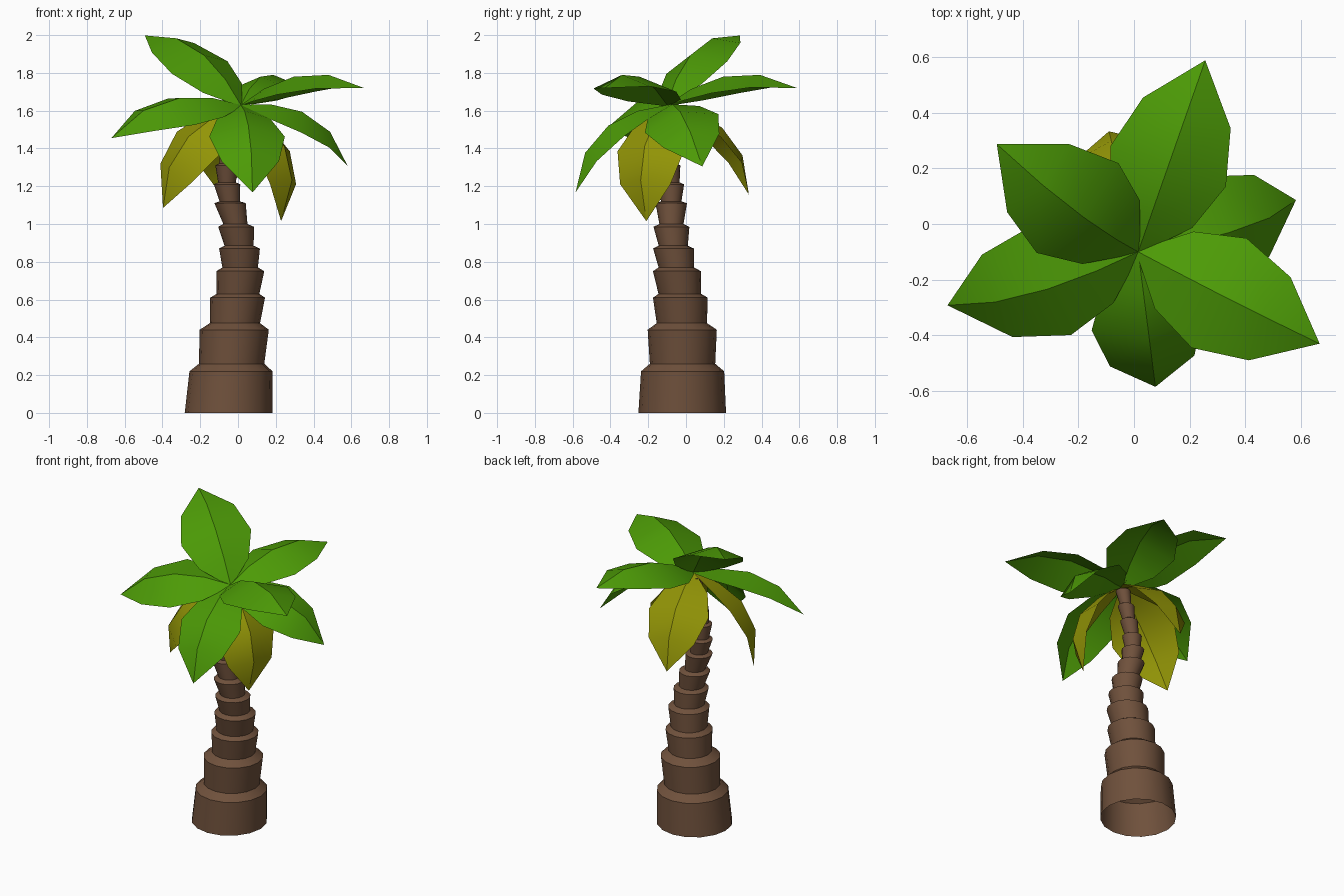
import bpy, bmesh, math
from mathutils import Vector, Quaternion

if "Cube" in bpy.data.objects:
    bpy.data.objects.remove(bpy.data.objects["Cube"])


def material(name, rgb):
    m = bpy.data.materials.new(name)
    m.diffuse_color = (*rgb, 1)
    m.use_nodes = True
    m.node_tree.nodes["Principled BSDF"].inputs["Base Color"].default_value = m.diffuse_color
    return m


BROWN = material("bark brown", (0.16, 0.082, 0.045))
GREEN = material("leaf green", (0.073, 0.325, 0.002))
YELLOW = material("dry leaf yellow", (0.29, 0.3, 0.002))


def finish(bm, name, mat):
    me = bpy.data.meshes.new(name)
    bm.to_mesh(me)
    bm.free()
    me.materials.append(mat)
    ob = bpy.data.objects.new(name, me)
    bpy.context.collection.objects.link(ob)
    bpy.ops.object.select_all(action='DESELECT')
    ob.select_set(True)
    bpy.context.view_layer.objects.active = ob
    bpy.ops.object.shade_smooth_by_angle(angle=math.radians(30))
    return ob


# Trunk: flared segments stacked along a gently bent centre line
CENTRE = [(0, -.05, -.02), (.22, -.037, -.018), (.44, -.02, -.02), (.61, -.002, -.03),
          (.75, .012, -.048), (.87, .008, -.066), (.985, -.01, -.077), (1.11, -.042, -.078),
          (1.21, -.058, -.08), (1.31, -.06, -.09), (1.64, .01, -.1)]
SEGMENTS = [(0, .22, .232, .22), (.26, .44, .173, .183), (.475, .61, .133, .145),
            (.63, .75, .113, .127), (.77, .87, .094, .108), (.885, .985, .077, .095),
            (1.0, 1.11, .064, .083), (1.12, 1.21, .054, .07), (1.22, 1.31, .047, .06),
            (1.32, 1.41, .042, .054), (1.42, 1.51, .038, .05), (1.52, 1.61, .034, .045)]


def centre(z):
    for (z0, x0, y0), (z1, x1, y1) in zip(CENTRE, CENTRE[1:]):
        if z <= z1:
            t = (z - z0) / (z1 - z0)
            return x0 + (x1 - x0) * t, y0 + (y1 - y0) * t


def trunk(sides=16):
    bm = bmesh.new()
    rings = []
    for z0, z1, r0, r1 in SEGMENTS:
        for z, r in ((z0, r0), (z1, r1)):
            cx, cy = centre(z)
            rings.append([bm.verts.new((cx + r * math.cos(math.tau * i / sides),
                                        cy + r * math.sin(math.tau * i / sides), z))
                          for i in range(sides)])
    for a, b in zip(rings, rings[1:]):
        for i in range(sides):
            j = (i + 1) % sides
            bm.faces.new((a[i], a[j], b[j], b[i]))
    bm.faces.new(rings[-1])  # the base stays open
    finish(bm, "trunk", BROWN)


# Leaf: arched midrib with two folded-down halves, aimed at its tip
ROOT = Vector((.015, -.1, 1.63))
STATIONS = [(0, .012, 0), (.2, .155, .065), (.45, .22, .105), (.73, .167, .09)]  # t, half width, arch


def leaf(name, mat, tip, arch, roll, fold):
    bm = bmesh.new()
    tip = Vector(tip)
    chord = tip - ROOT
    d = chord.normalized()
    side = d.cross(Vector((0, 0, 1))).normalized()
    q = Quaternion(d, math.radians(-roll))  # positive roll lifts the right half
    s, n = q @ side, q @ side.cross(d)
    size = chord.length / .735
    rows = []
    for t, w, a in STATIONS:
        rib = ROOT + chord * t + n * a * arch
        w *= size
        rows.append([bm.verts.new(rib + s * w * k - n * w * fold * abs(k)) for k in (-1, 0, 1)])
    for a, b in zip(rows, rows[1:]):
        for i in (0, 1):
            bm.faces.new((a[i], a[i + 1], b[i + 1], b[i]))
    end = bm.verts.new(tip)
    for i in (0, 1):
        bm.faces.new((rows[-1][i], rows[-1][i + 1], end))
    bm.normal_update()
    for f in bm.faces:
        if f.normal.dot(n) < 0:
            f.normal_flip()
    finish(bm, name, mat)


trunk()

# Green crown: tip, arch, roll, fold
for i, spec in enumerate([((.256, .588, 1.72), 1.05, 0, .4), ((-.493, .287, 1.998), 1.1, 10, .35),
                          ((-.67, -.292, 1.455), 1.2, 19, .36), ((.077, -.585, 1.167), 1.3, 0, .4),
                          ((.667, -.43, 1.72), 1.05, -2, .4), ((.582, .086, 1.305), 1.25, -16, .36)]):
    leaf(f"green_leaf_{i + 1}", GREEN, *spec)

# Hanging dry leaves
for i, spec in enumerate([((-.397, -.155, 1.085), 1.45, 32, .38), ((.228, -.21, 1.015), 1.55, 0, .38),
                          ((-.09, .333, 1.155), 1.3, 0, .38)]):
    leaf(f"dry_leaf_{i + 1}", YELLOW, *spec)
